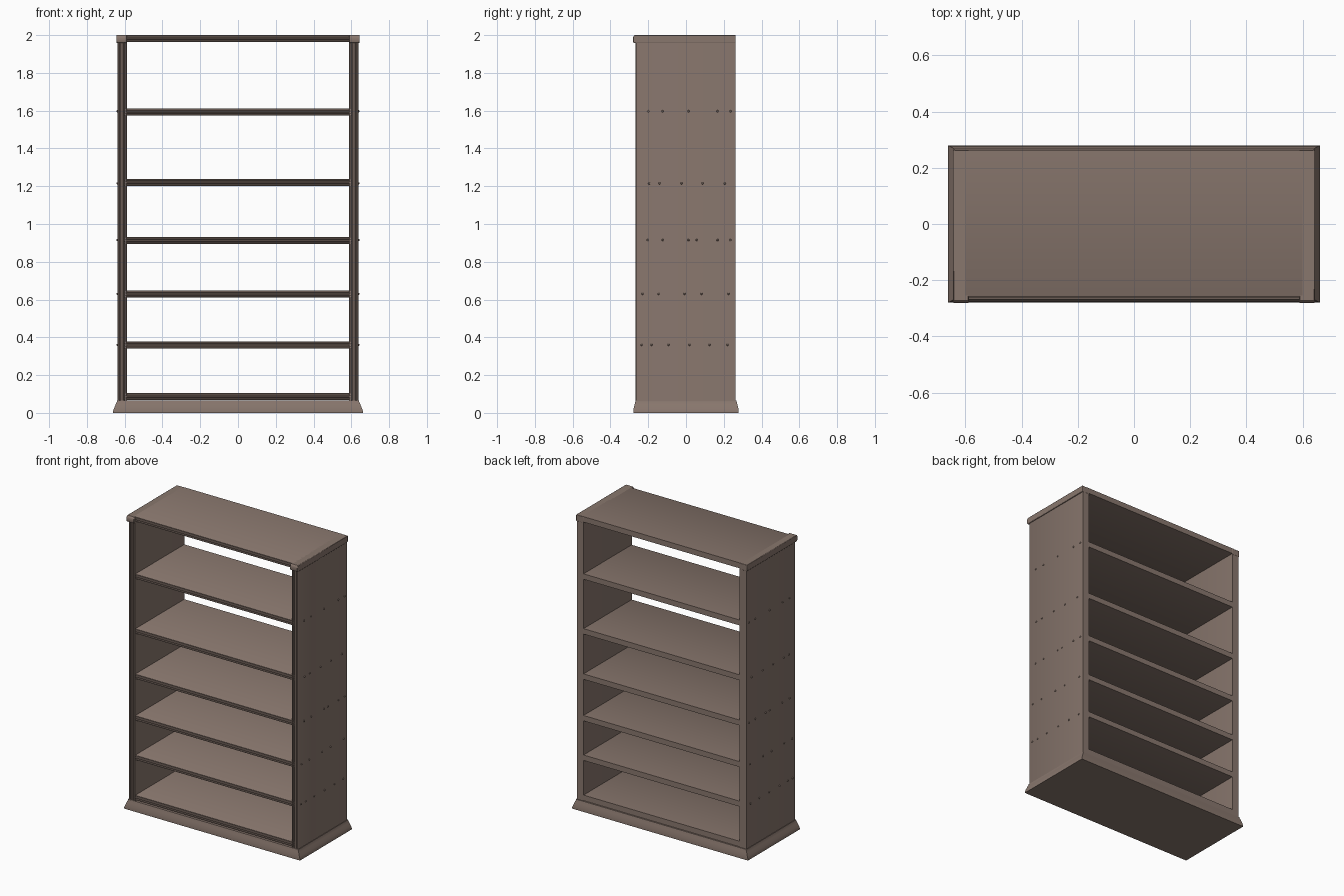
import bpy, bmesh, math
from mathutils import Matrix, Vector

if "Cube" in bpy.data.objects:
    bpy.data.objects.remove(bpy.data.objects["Cube"])

wood = bpy.data.materials.new("grey brown wood")
wood.diffuse_color = (0.25, 0.185, 0.155, 1)
wood.use_nodes = True
wood.node_tree.nodes["Principled BSDF"].inputs["Base Color"].default_value = wood.diffuse_color


def finish(name, bm, smooth=True):
    bmesh.ops.recalc_face_normals(bm, faces=bm.faces)
    me = bpy.data.meshes.new(name)
    bm.to_mesh(me)
    bm.free()
    me.materials.append(wood)
    ob = bpy.data.objects.new(name, me)
    bpy.context.collection.objects.link(ob)
    if smooth:
        bpy.ops.object.select_all(action='DESELECT')
        ob.select_set(True)
        bpy.context.view_layer.objects.active = ob
        bpy.ops.object.shade_smooth_by_angle(angle=math.radians(35))
    return ob


def loft(name, rings):
    """Closed solid through a list of equal-length point rings."""
    bm = bmesh.new()
    vs = [[bm.verts.new(p) for p in r] for r in rings]
    n = len(vs[0])
    for a, b in zip(vs, vs[1:]):
        for i in range(n):
            j = (i + 1) % n
            bm.faces.new((a[i], a[j], b[j], b[i]))
    bm.faces.new(vs[0][::-1])
    bm.faces.new(vs[-1])
    return finish(name, bm)


# flared plinth: (height, half width, half depth)
steps = [(0, .662, .279), (.008, .662, .279), (.025, .656, .277),
         (.045, .648, .272), (.06, .641, .268), (.065, .641, .267)]
loft("plinth", [[(-x, -y, z), (x, -y, z), (x, y, z), (-x, y, z)]
                for z, x, y in steps])

# shelves and top board, with a reeded front edge
shelf_tops = [.105, .378, .647, .930, 1.238, 1.611, 2.0]
BACK = .262
edge = [(-.255, 0), (-.260, .003), (-.260, .008), (-.252, .010), (-.252, .012),
        (-.260, .014), (-.262, .018), (-.260, .022), (-.252, .024), (-.252, .026),
        (-.260, .028), (-.260, .034), (-.255, .037)]
for k, top in enumerate(shelf_tops):
    prof = edge + [(BACK, .037), (BACK, 0)]
    name = "top_board" if top == 2.0 else f"shelf_{k + 1}"
    loft(name, [[(x, y, top - .037 + z) for y, z in prof] for x in (-.6, .6)])

# side panels with fluted front edge
flute = [(.588, -.258), (.590, -.264), (.597, -.265), (.599, -.256), (.602, -.256),
         (.605, -.264), (.613, -.267), (.621, -.264), (.624, -.256), (.627, -.256),
         (.629, -.265), (.635, -.265), (.638, -.260)]
# cap over each side, rounded at front and outer edge: (depth, height)
cap = [(-.270, 1.957), (-.278, 1.960), (-.281, 1.970), (-.281, 1.985),
       (-.278, 1.995), (-.272, 2.0), (BACK + .001, 2.0), (BACK + .001, 1.957)]
# peg rows: height -> depths
pegs = {1.597: (-.20, -.125, .013, .167, .235),
        1.215: (-.195, -.14, -.024, .087, .205),
        .915: (-.203, -.124, .013, .056, .167, .235),
        .63: (-.23, -.145, -.008, .082, .225),
        .36: (-.235, -.183, -.093, .019, .124, .22)}
for s, side in ((-1, "left"), (1, "right")):
    outline = flute + [(.638, BACK), (.588, BACK)]
    loft(f"{side}_panel", [[(s * x, y, z) for x, y in outline]
                           for z in (.063, 1.96)])
    ob = loft(f"{side}_cap", [[(s * x, y, z) for y, z in cap] for x in (.588, .644)])
    m = ob.modifiers.new("soft edges", 'BEVEL')
    m.width = .003
    m.segments = 2
    m.limit_method = 'ANGLE'
    m.angle_limit = math.radians(60)

    # small domed pegs in the outer face
    bm = bmesh.new()
    for z, ys in pegs.items():
        for y in ys:
            mat = Matrix.Translation((s * .639, y, z)) @ Matrix.Rotation(s * math.pi / 2, 4, 'Y')
            bmesh.ops.create_cone(bm, cap_ends=True, segments=8, radius1=.007,
                                  radius2=.004, depth=.008, matrix=mat)
    finish(f"{side}_pegs", bm)
